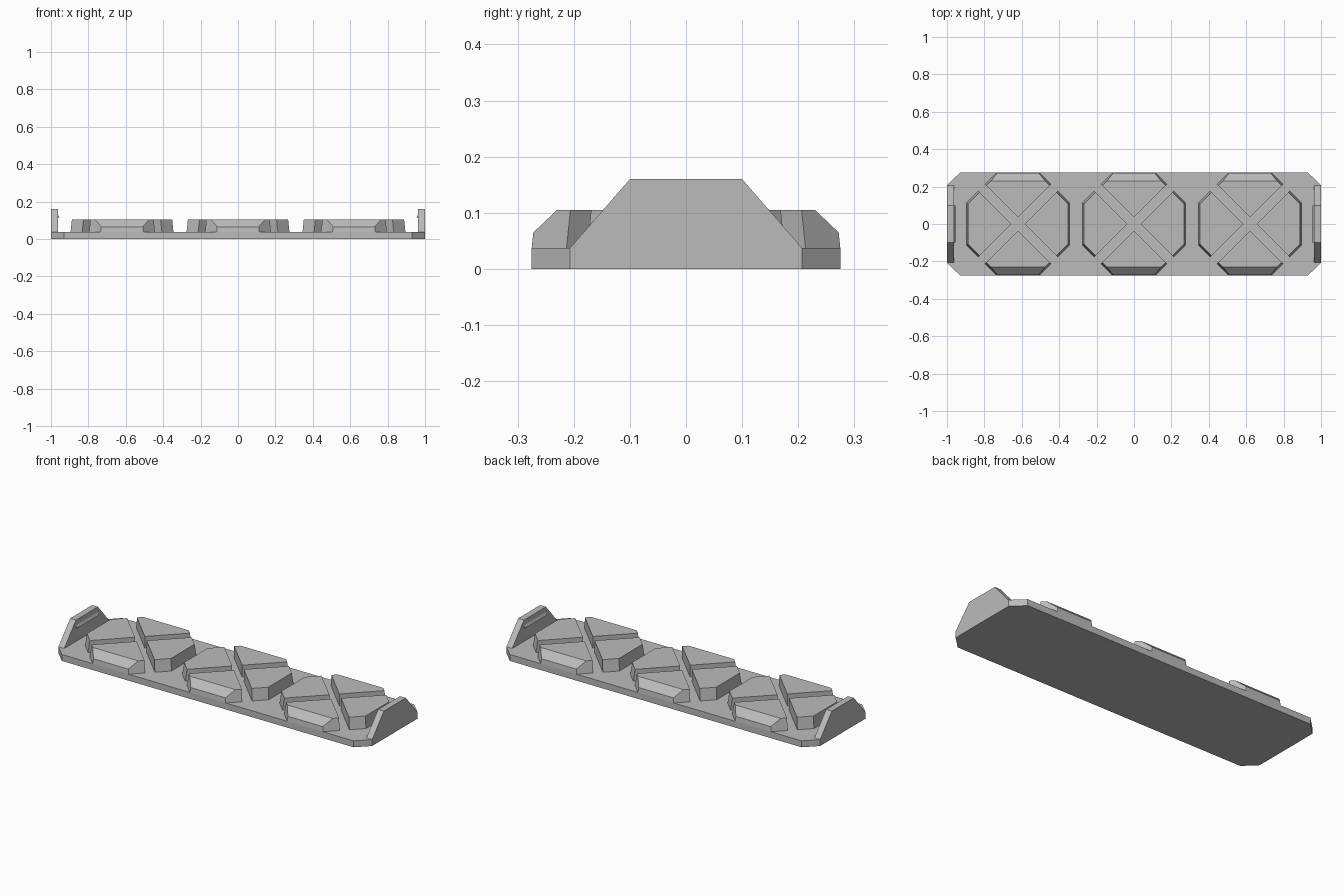
import bpy, bmesh
from math import pi
from mathutils import Matrix, Vector

cube = bpy.data.objects.get("Cube")
if cube:
    bpy.data.objects.remove(cube, do_unlink=True)

grey = bpy.data.materials.new("plain grey")
grey.use_nodes = True
tone = (0.5, 0.5, 0.5, 1)
grey.diffuse_color = tone
grey.node_tree.nodes["Principled BSDF"].inputs["Base Color"].default_value = tone

PLATE_TOP, PAD_TOP = 0.037, 0.105


def loft(name, lower, upper, cut=None, matrix=Matrix()):
    """Solid between two matching outlines, optionally trimmed by a plane."""
    bm = bmesh.new()
    a = [bm.verts.new(p) for p in lower]
    b = [bm.verts.new(p) for p in upper]
    bm.faces.new(a)
    bm.faces.new(b)
    for i in range(len(a)):
        j = (i + 1) % len(a)
        bm.faces.new((a[i], a[j], b[j], b[i]))
    if cut:
        geom = bm.verts[:] + bm.edges[:] + bm.faces[:]
        res = bmesh.ops.bisect_plane(bm, geom=geom, plane_co=cut[0], plane_no=cut[1], clear_outer=True)
        edges = [e for e in res["geom_cut"] if isinstance(e, bmesh.types.BMEdge)]
        bmesh.ops.contextual_create(bm, geom=edges)
    bm.transform(matrix)
    bmesh.ops.recalc_face_normals(bm, faces=bm.faces[:])
    mesh = bpy.data.meshes.new(name)
    bm.to_mesh(mesh)
    bm.free()
    mesh.materials.append(grey)
    obj = bpy.data.objects.new(name, mesh)
    bpy.context.collection.objects.link(obj)
    return obj


def at_z(outline, z):
    return [(x, y, z) for x, y in outline]


def at_x(outline, x):
    return [(x, y, z) for y, z in outline]


# Base plate with clipped corners
corner = [(1, 0.207), (0.93, 0.275)]
half = corner + [(-x, y) for x, y in reversed(corner)]
plate = half + [(-x, -y) for x, y in half]
loft("base_plate", at_z(plate, 0), at_z(plate, PLATE_TOP))

# Pads: four clipped wedges around each centre, with drafted outer sides
foot = [(0, 0.037), (0.176, 0.213), (0.114, 0.275), (-0.114, 0.275), (-0.176, 0.213)]
crown = [(0, 0.037), (0.169, 0.206), (0.107, 0.268), (-0.107, 0.268), (-0.169, 0.206)]
bevel = (Vector((0, 0.23, PAD_TOP)), Vector((0, 0.04, 0.042)).normalized())
for t, cx in enumerate((-0.62, 0, 0.62)):
    for k, side in enumerate(("back", "right", "front", "left")):
        place = Matrix.Translation((cx, 0, 0)) @ Matrix.Rotation(k * pi / 2, 4, "Z")
        loft(f"pad_{t + 1}_{side}", at_z(foot, PLATE_TOP), at_z(crown, PAD_TOP),
             bevel if k % 2 == 0 else None, place)

# Upright end plates, each with a small catch ridge on its inner face
upright = [(-0.207, PLATE_TOP), (0.207, PLATE_TOP), (0.1, 0.16), (-0.1, 0.16)]
ridge = [(0.968, 0.14), (0.955, 0.115), (0.968, 0.11)]
for side, s in (("left", 1), ("right", -1)):
    loft(f"end_plate_{side}", at_x(upright, s), at_x(upright, 0.963 * s))
    loft(f"catch_ridge_{side}", [(s * x, -0.1, z) for x, z in ridge],
         [(s * x, 0.1, z) for x, z in ridge])
